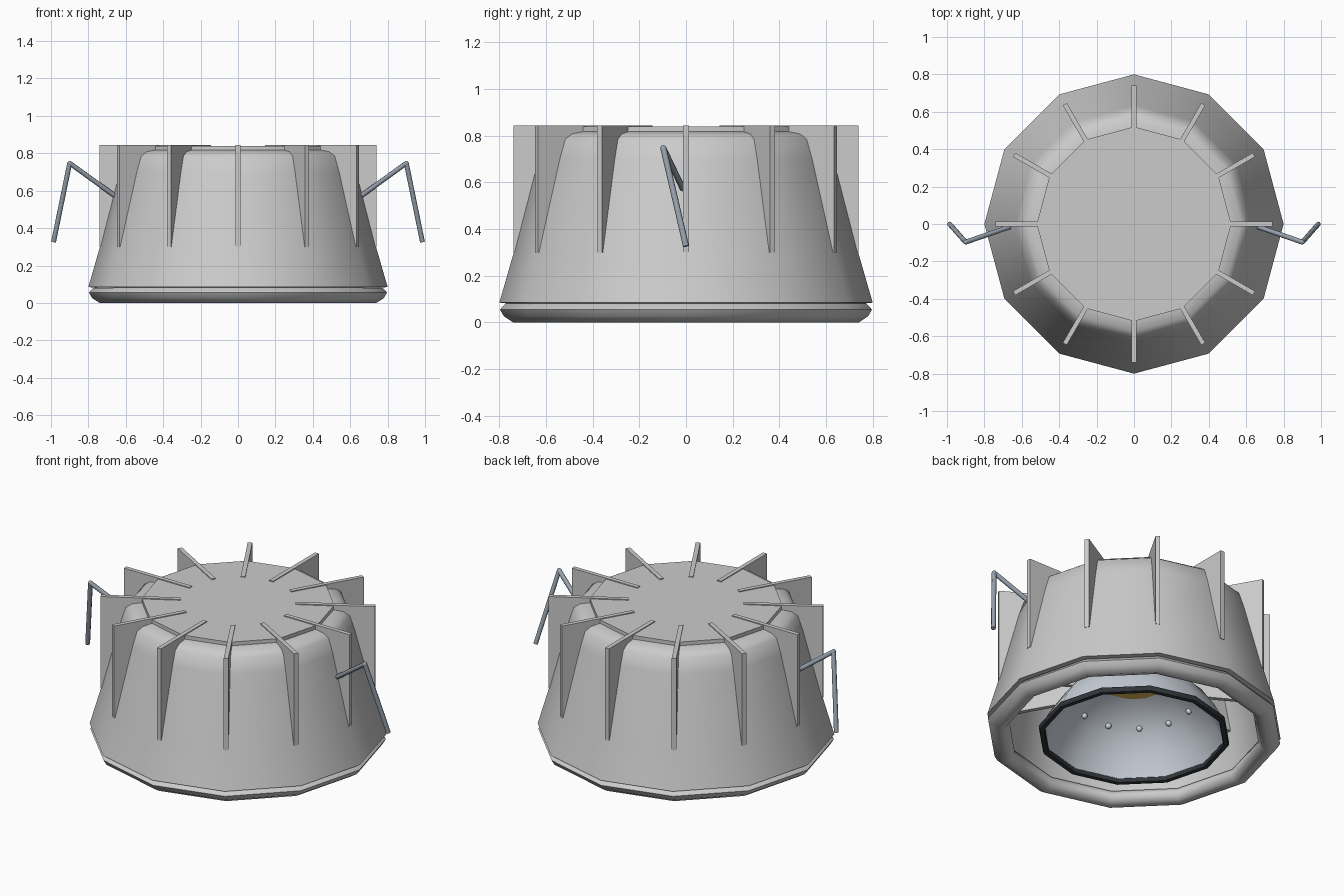
import bpy, bmesh, math
from mathutils import Vector

if "Cube" in bpy.data.objects:
    bpy.data.objects.remove(bpy.data.objects["Cube"])

N = 12


def material(name, col):
    m = bpy.data.materials.new(name)
    m.diffuse_color = (*col, 1)
    m.use_nodes = True
    m.node_tree.nodes["Principled BSDF"].inputs["Base Color"].default_value = m.diffuse_color
    return m


steel = material("steel", (0.32, 0.37, 0.43))
silver = material("silver", (0.62, 0.67, 0.74))
black = material("black", (0.03, 0.035, 0.04))
amber = material("amber", (0.75, 0.5, 0.1))


def finish(name, bm, mat=None, smooth=None):
    bmesh.ops.recalc_face_normals(bm, faces=bm.faces)
    me = bpy.data.meshes.new(name)
    bm.to_mesh(me)
    bm.free()
    ob = bpy.data.objects.new(name, me)
    bpy.context.collection.objects.link(ob)
    if mat:
        me.materials.append(mat)
    if smooth:
        bpy.ops.object.select_all(action='DESELECT')
        ob.select_set(True)
        bpy.context.view_layer.objects.active = ob
        bpy.ops.object.shade_smooth_by_angle(angle=math.radians(smooth))
    return ob


def lathe(name, profile, mat=None, closed=True, smooth=40):
    """Twelve-sided turning of (radius, height) points."""
    bm = bmesh.new()
    rings = []
    for r, z in profile:
        rings.append([bm.verts.new((r * math.cos(2 * math.pi * i / N),
                                    r * math.sin(2 * math.pi * i / N), z)) for i in range(N)])
    if closed:
        pairs = list(zip(rings, rings[1:] + rings[:1]))
    else:
        pairs = list(zip(rings, rings[1:]))
    for a, b in pairs:
        for i in range(N):
            j = (i + 1) % N
            bm.faces.new((a[i], a[j], b[j], b[i]))
    if not closed:
        bm.faces.new(rings[0])
        bm.faces.new(rings[-1])
    return finish(name, bm, mat, smooth)


# tapered hollow housing
lathe("housing", [(0.80, 0.085), (0.738, 0.30), (0.635, 0.70), (0.608, 0.785), (0.575, 0.808),
                  (0.52, 0.818), (0.48, 0.818), (0.48, 0.78), (0.56, 0.76), (0.67, 0.30), (0.70, 0.075)])
# top plate closing the housing
lathe("top_plate", [(0.52, 0.812), (0.52, 0.84)], closed=False, smooth=30)
# rounded trim ring at the bottom
lathe("trim_ring", [(0.74, 0), (0.78, 0.026), (0.797, 0.055), (0.775, 0.08), (0.73, 0.088),
                    (0.69, 0.075), (0.68, 0.045), (0.70, 0.012)], smooth=60)

# cooling fins, running through the housing wall
bm = bmesh.new()
for k in range(N):
    a = 2 * math.pi * k / N
    u = Vector((math.cos(a), math.sin(a), 0))
    w = Vector((-math.sin(a), math.cos(a), 0)) * 0.0125
    v = {}
    for ri, r in enumerate((0.31, 0.74)):
        for zi, z in enumerate((0.30, 0.845)):
            for s in (0, 1):
                v[ri, zi, s] = bm.verts.new(u * r + w * (2 * s - 1) + Vector((0, 0, z)))
    loop = [(0, 0), (1, 0), (1, 1), (0, 1)]
    for s in (0, 1):
        bm.faces.new([v[p[0], p[1], s] for p in loop])
    for p, q in zip(loop, loop[1:] + loop[:1]):
        bm.faces.new((v[p[0], p[1], 0], v[q[0], q[1], 0], v[q[0], q[1], 1], v[p[0], p[1], 1]))
finish("cooling_fins", bm)

# reflector bowl with dark rim and light source
lathe("reflector", [(0.51, 0.03), (0.46, 0.13), (0.385, 0.24), (0.28, 0.33), (0.17, 0.37),
                    (0.16, 0.355), (0.27, 0.315), (0.37, 0.23), (0.445, 0.125), (0.492, 0.03)], silver)
lathe("reflector_rim", [(0.49, 0.015), (0.515, 0.015), (0.52, 0.03), (0.515, 0.045),
                        (0.49, 0.045), (0.485, 0.03)], black)
lathe("light_source", [(0.17, 0.35), (0.17, 0.375)], amber, closed=False)

# ring of small studs inside the bowl
bm = bmesh.new()
for k in range(N):
    a = 2 * math.pi * (k + 0.5) / N
    ret = bmesh.ops.create_uvsphere(bm, u_segments=8, v_segments=6, radius=0.017)
    bmesh.ops.translate(bm, verts=ret["verts"],
                        vec=(0.325 * math.cos(a), 0.325 * math.sin(a), 0.258))
finish("studs", bm, silver, 60)

# bent wire spring clips, one each side
for side, s in (("right", 1), ("left", -1)):
    pts = [Vector((s * x, y, z)) for x, y, z in
           ((0.62, 0, 0.545), (0.90, -0.097, 0.747), (0.986, 0, 0.327))]
    bm = bmesh.new()
    for p, q in zip(pts, pts[1:]):
        d = q - p
        ret = bmesh.ops.create_cone(bm, cap_ends=True, segments=8, radius1=0.013,
                                    radius2=0.013, depth=d.length)
        rot = d.to_track_quat('Z', 'Y').to_matrix()
        bmesh.ops.rotate(bm, verts=ret["verts"], cent=(0, 0, 0), matrix=rot)
        bmesh.ops.translate(bm, verts=ret["verts"], vec=(p + q) / 2)
    ret = bmesh.ops.create_uvsphere(bm, u_segments=8, v_segments=6, radius=0.013)
    bmesh.ops.translate(bm, verts=ret["verts"], vec=pts[1])
    finish("spring_clip_" + side, bm, steel, 50)
